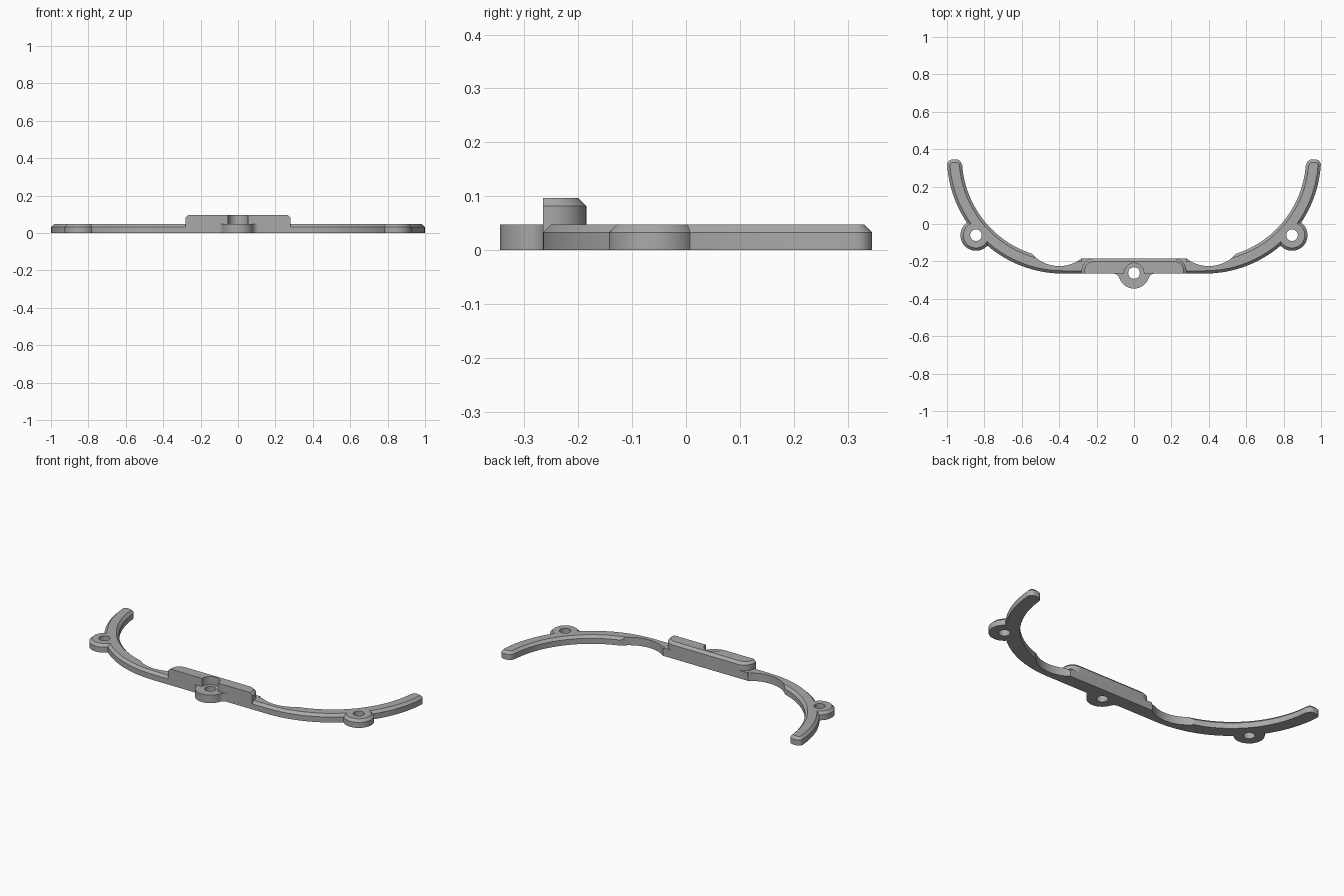
import bpy, bmesh
from math import radians, sin, cos, pi
from mathutils import Vector

if "Cube" in bpy.data.objects:
    bpy.data.objects.remove(bpy.data.objects["Cube"], do_unlink=True)

grey = bpy.data.materials.new("plain grey")
grey.use_nodes = True
grey.diffuse_color = (0.4, 0.4, 0.4, 1)
grey.node_tree.nodes["Principled BSDF"].inputs["Base Color"].default_value = (0.4, 0.4, 0.4, 1)

LOW, TOP, CH = 0.048, 0.097, 0.015        # plate height, block height, chamfer
FRONT, BACK, BAR = -0.265, -0.185, 0.28   # straight bar limits
ARM_X, ARM_Y, R_OUT, R_IN = -0.38, 0.355, 0.62, 0.54
EAR = (-0.845, -0.06)
TAB = (0, -0.262)


def arc(cx, cy, r, a0, a1, n):
    angles = [radians(a0 + (a1 - a0) * i / n) for i in range(n + 1)]
    return [(cx + r * cos(a), cy + r * sin(a)) for a in angles]


def circle(c, r, n=48):
    return arc(c[0], c[1], r, 0, 360, n)[:-1]


def rect(x0, x1, y0, y1):
    return [(x0, y0), (x1, y0), (x1, y1), (x0, y1)]


def flip(points, s):
    return [(s * x, y) for x, y in points]


def inset(points, d):
    """Move every corner inward by d."""
    result = []
    for i, p in enumerate(points):
        e1 = (p - points[i - 1]).normalized()
        e2 = (points[(i + 1) % len(points)] - p).normalized()
        n1, n2 = Vector((-e1.y, e1.x)), Vector((-e2.y, e2.x))
        result.append(p + (n1 + n2) * d / (1 + n1.dot(n2)))
    return result


def prism(name, outline, z0, z1, chamfer=0, keep_front=False):
    """Upright prism, optionally with a chamfered top edge."""
    pts = [Vector(p) for p in outline]
    area = sum(pts[i - 1].x * p.y - p.x * pts[i - 1].y for i, p in enumerate(pts))
    if area < 0:
        pts.reverse()
    levels = [(pts, z0), (pts, z1 - chamfer)]
    if chamfer:
        small = inset(pts, chamfer)
        if keep_front:
            small = [Vector((q.x, p.y)) if p.y <= FRONT + 1e-5 else q
                     for p, q in zip(pts, small)]
        levels.append((small, z1))
    bm = bmesh.new()
    rings = [[bm.verts.new((p.x, p.y, z)) for p in ring] for ring, z in levels]
    for a, b in zip(rings, rings[1:]):
        for i in range(len(a)):
            bm.faces.new((a[i - 1], a[i], b[i], b[i - 1]))
    bm.faces.new(rings[0])
    bm.faces.new(rings[-1])
    bmesh.ops.recalc_face_normals(bm, faces=bm.faces[:])
    mesh = bpy.data.meshes.new(name)
    bm.to_mesh(mesh)
    bm.free()
    mesh.materials.append(grey)
    obj = bpy.data.objects.new(name, mesh)
    bpy.context.collection.objects.link(obj)
    return obj


def combine(base, tool, operation):
    """Apply a boolean and discard the tool."""
    mod = base.modifiers.new(operation, "BOOLEAN")
    mod.operation, mod.solver, mod.object = operation, "EXACT", tool
    bpy.context.view_layer.objects.active = base
    bpy.ops.object.modifier_apply(modifier=mod.name)
    bpy.data.objects.remove(tool, do_unlink=True)


# Straight middle bar
bracket = prism("bracket_frame", rect(-BAR, BAR, FRONT, BACK), 0, LOW)

# Curved arm outline with a rounded tip
arm = [(-0.2, FRONT)] + arc(ARM_X, ARM_Y, R_OUT, 270, 184, 36)
arm += arc(-0.969, 0.315, 0.03, 170, 90, 6) + arc(-0.951, 0.315, 0.03, 90, 10, 6)
arm += arc(ARM_X, ARM_Y, R_IN, 184.5, 270, 36) + [(-0.2, BACK)]

for s in (1, -1):
    arm_part = prism("arm", flip(arm, s), 0, LOW, CH)
    # Scalloped relief beside the bar
    combine(arm_part, prism("scallop", flip(circle((-0.4, -0.03), 0.195, 72), s), -0.1, 0.2), "DIFFERENCE")
    combine(bracket, arm_part, "UNION")
    # Screw ear
    combine(bracket, prism("ear", flip(circle(EAR, 0.083), s), 0, LOW, CH), "UNION")

# Raised block with rounded back corners and chamfered back edge
r = 0.065
block = [(-BAR, FRONT), (BAR, FRONT)]
block += arc(BAR - r, BACK - r, r, 0, 90, 10) + arc(r - BAR, BACK - r, r, 90, 180, 10)
combine(bracket, prism("raised_block", block, 0.02, TOP, CH, True), "UNION")

# Round seat cut into the block for the middle screw
combine(bracket, prism("seat", circle(TAB, 0.053), LOW, 0.2), "DIFFERENCE")

# Middle tab with concave fillets into the bar
f = 0.035
side = arc(0.112, FRONT - f, f, 90, 160, 8)
tab = [(0.112, -0.23)] + side + arc(TAB[0], TAB[1], 0.083, -20, -160, 24)
tab += flip(side[::-1], -1) + [(-0.112, -0.23)]
combine(bracket, prism("middle_tab", tab, 0, LOW), "UNION")

# Screw holes
for centre in (TAB, EAR, (-EAR[0], EAR[1])):
    combine(bracket, prism("hole", circle(centre, 0.031, 32), -0.1, 0.2), "DIFFERENCE")

bpy.ops.object.select_all(action="DESELECT")
bracket.select_set(True)
bpy.context.view_layer.objects.active = bracket
bpy.ops.object.shade_smooth_by_angle(angle=radians(25))
